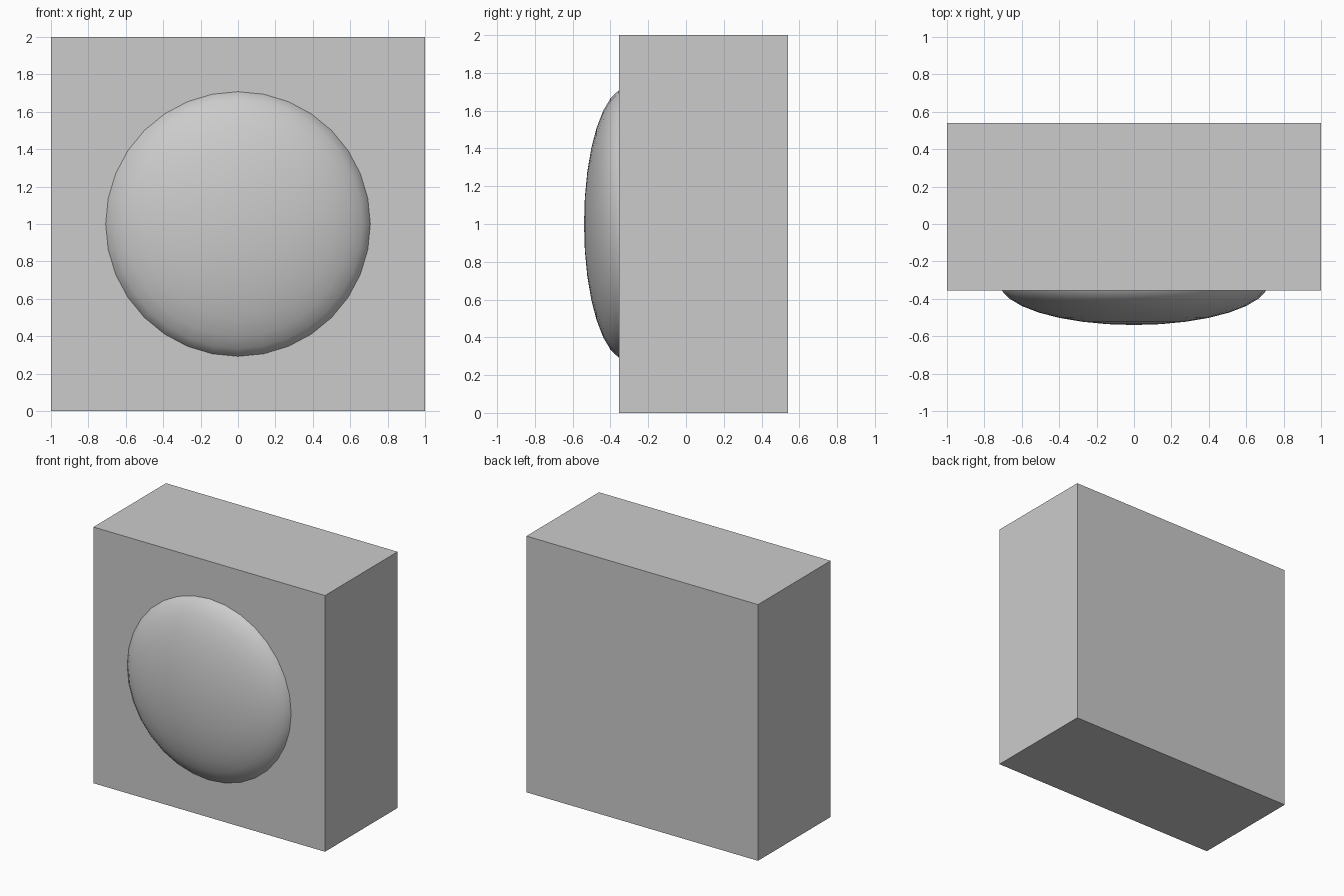
import bpy, math

if "Cube" in bpy.data.objects:
    bpy.data.objects.remove(bpy.data.objects["Cube"])

# Rectangular block with sharp, flat faces
bpy.ops.mesh.primitive_cube_add(size=1, location=(0, 0.0925, 1))
block = bpy.context.object
block.name = "block"
block.scale = (2, 0.895, 2)
bpy.ops.object.transform_apply(location=False, rotation=False, scale=True)

# Flattened smooth dome, partly sunk into the front face
bpy.ops.mesh.primitive_uv_sphere_add(segments=32, ring_count=16, radius=1,
                                     rotation=(math.pi / 2, 0, 0))
dome = bpy.context.object
dome.name = "front_dome"
bpy.ops.object.transform_apply(location=False, rotation=True, scale=False)
dome.scale = (0.721, 0.228, 0.721)
dome.location = (0, -0.312, 1)
bpy.ops.object.transform_apply(location=False, rotation=False, scale=True)
bpy.ops.object.shade_smooth()
